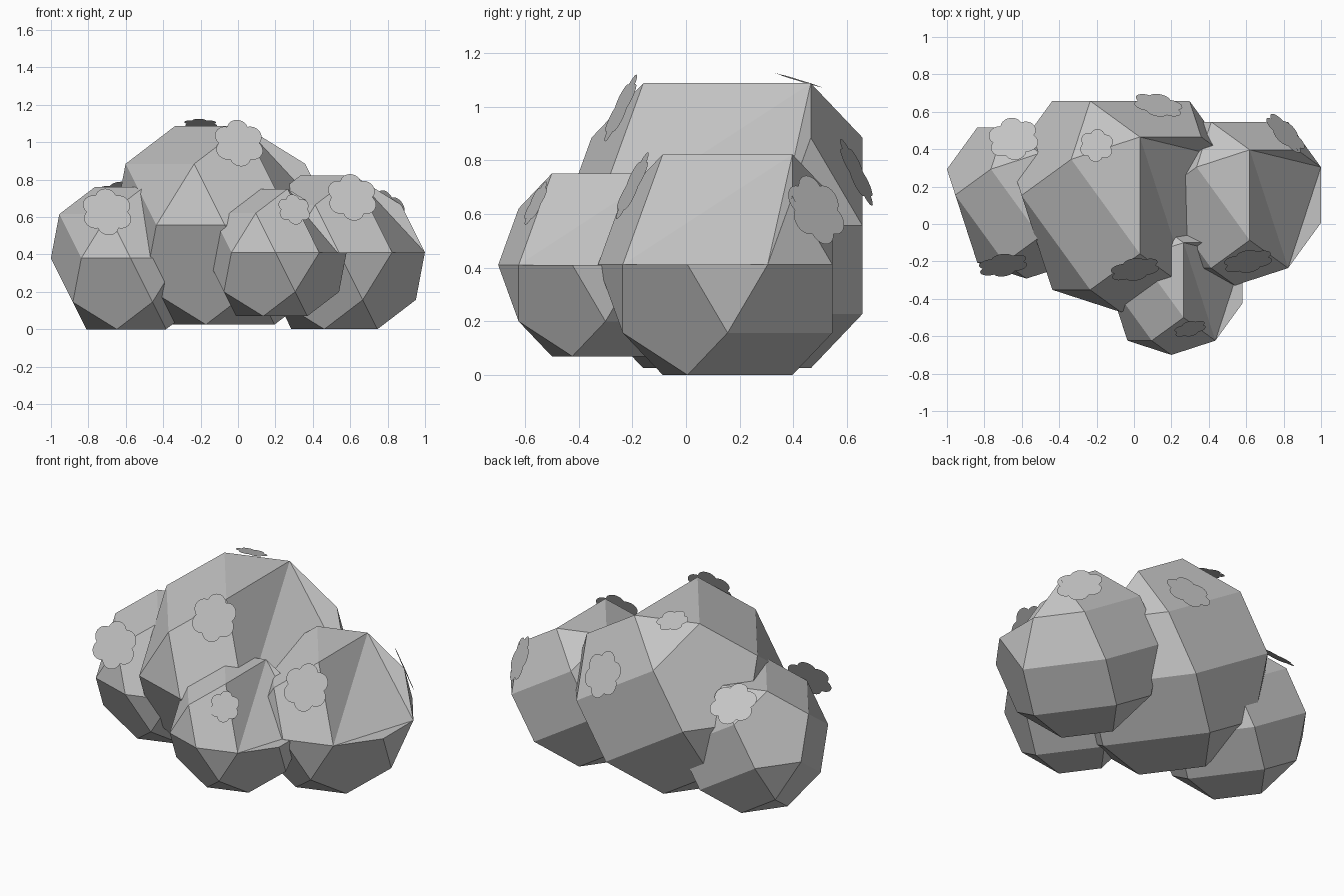
import bpy, bmesh
from math import sin, cos, radians, sqrt
from mathutils import Vector

cube = bpy.data.objects.get("Cube")
if cube:
    bpy.data.objects.remove(cube, do_unlink=True)

grey = bpy.data.materials.new("plain_grey")
grey.use_nodes = True
colour = (0.55, 0.55, 0.55, 1)
grey.diffuse_color = colour
grey.node_tree.nodes["Principled BSDF"].inputs["Base Color"].default_value = colour


def add_object(name, bm, location):
    mesh = bpy.data.meshes.new(name)
    bm.to_mesh(mesh)
    bm.free()
    mesh.materials.append(grey)
    obj = bpy.data.objects.new(name, mesh)
    obj.location = location
    bpy.context.collection.objects.link(obj)


# Rings of the faceted clump: name, radius, height, angles kept (degrees)
RINGS = (
    ("top", 0.526, 0.851, (72, 144, 288)),
    ("upper", 0.851, 0.526, (36, 108, 180, 252)),
    ("middle", 1.0, 0.0, (18, 54, 126, 162, 234, 270, 306, 342)),
    ("lower", 0.851, -0.526, (0, 72, 144, 216, 288)),
    ("bottom", 0.526, -0.851, (108, 180, 252, 324)),
)


def clump(name, location, size):
    """Faceted leaf mass: the hull of five rings, with a hollow on its left."""
    bm = bmesh.new()
    point = {}
    for ring, radius, height, angles in RINGS:
        for a in angles:
            r = radians(a)
            co = Vector((radius * cos(r), radius * sin(r), height)) * size
            point[ring, a] = bm.verts.new(co)
    bmesh.ops.convex_hull(bm, input=bm.verts[:])

    # Replace the left upper side with a folded hollow
    ridge_back, ridge_front = point["top", 72], point["top", 288]
    shoulder = point["upper", 36]
    back, side, front = (point["middle", a] for a in (18, 342, 306))
    patch = {ridge_back, ridge_front, shoulder, back, side, front}
    old = [f for f in bm.faces if patch.issuperset(f.verts)]
    bmesh.ops.delete(bm, geom=old, context='FACES_KEEP_BOUNDARY')
    for corners in ((ridge_front, front, ridge_back), (ridge_back, front, back),
                    (front, side, back), (ridge_back, back, shoulder)):
        bm.faces.new(corners)

    bmesh.ops.recalc_face_normals(bm, faces=bm.faces[:])
    bmesh.ops.dissolve_limit(bm, angle_limit=radians(1),
                             verts=bm.verts[:], edges=bm.edges[:])
    add_object(name, bm, location)


def leaf_tuft(name, location, size, normal, lobes=6, steps=10):
    """Flat, thin plate with round lobes, one lobe pointing up."""
    n = Vector(normal).normalized()
    side = Vector((0, 0, 1)).cross(n).normalized()
    up = n.cross(side)
    reach, round_r = 0.58 * size, 0.42 * size
    bm = bmesh.new()
    rim = []
    for i in range(lobes * steps):
        angle = radians(360 * i / (lobes * steps))
        phi = radians(360 / lobes * ((i % steps) / steps - 0.5))
        r = reach * cos(phi) + sqrt(round_r ** 2 - (reach * sin(phi)) ** 2)
        angle += radians(90 - 180 / lobes)
        rim.append(bm.verts.new((side * cos(angle) + up * sin(angle)) * r))
    centre = bm.verts.new((0, 0, 0))
    for a, b in zip(rim, rim[1:] + rim[:1]):
        bm.faces.new((centre, a, b))
    bmesh.ops.dissolve_limit(bm, angle_limit=radians(1),
                             verts=bm.verts[:], edges=bm.edges[:])
    add_object(name, bm, location)


# Leaf masses
clump("main_clump", (-0.07, 0.153, 0.556), 0.624)
clump("left_clump", (0.54, 0.155, 0.411), 0.483)
clump("right_clump", (-0.575, 0.155, 0.38), 0.447)
clump("front_clump", (0.2, -0.3, 0.41), 0.4)

# Tufts on the front
leaf_tuft("main_front_tuft", (0.005, -0.243, 0.995), 0.138, (0.18, -0.88, 0.43))
leaf_tuft("left_front_tuft", (0.61, -0.2, 0.705), 0.138, (0.18, -0.88, 0.43))
leaf_tuft("right_front_tuft", (-0.7, -0.22, 0.627), 0.138, (0.15, -0.88, 0.43))
leaf_tuft("small_front_tuft", (0.3, -0.56, 0.64), 0.09, (0.24, -0.86, 0.44))

# Tufts on the top and back
leaf_tuft("main_top_tuft", (-0.2, 0.42, 1.098), 0.092, (0.03, 0.29, 0.95))
leaf_tuft("main_back_tuft", (0.13, 0.635, 0.755), 0.138, (0.2, 0.88, 0.43))
leaf_tuft("left_back_tuft", (0.81, 0.485, 0.615), 0.138, (0.66, 0.65, 0.38))
leaf_tuft("right_back_tuft", (-0.645, 0.455, 0.71), 0.138, (-0.1, 0.56, 0.82))
